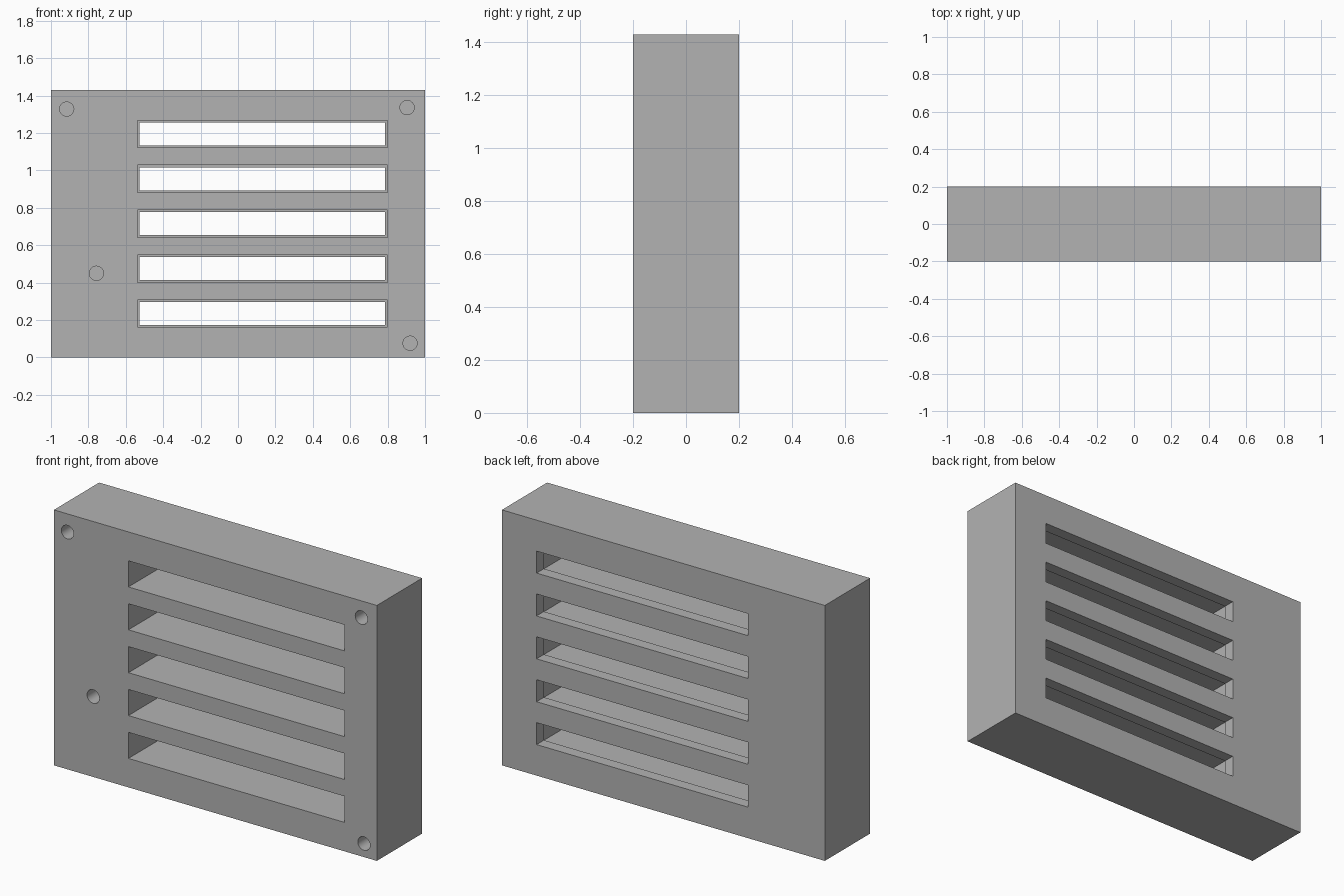
import bpy
import bmesh
import math
from mathutils import Matrix

if "Cube" in bpy.data.objects:
    bpy.data.objects.remove(bpy.data.objects["Cube"], do_unlink=True)

WIDTH, DEPTH, HEIGHT = 2.0, 0.4, 1.43
FRONT, BACK = -DEPTH / 2, DEPTH / 2
LIP = 0.065          # thickness of the narrower rim at the back of each slot
HOLE_DEPTH = 0.3
OVER = 0.05          # how far cutters overshoot the surface

grey = bpy.data.materials.new("plain grey")
grey.use_nodes = True
colour = (0.45, 0.45, 0.45, 1.0)
grey.diffuse_color = colour
grey.node_tree.nodes["Principled BSDF"].inputs["Base Color"].default_value = colour


def add_box(bm, x, z, width, height, y0, y1):
    """Box centred on x, z and running from y0 to y1."""
    bmesh.ops.create_cube(bm, size=1, matrix=Matrix.Translation((x, (y0 + y1) / 2, z))
                          @ Matrix.Diagonal((width, y1 - y0, height, 1)))


def add_rod(bm, x, z, radius, y0, y1):
    """Round rod along y."""
    bmesh.ops.create_cone(bm, cap_ends=True, segments=32, radius1=radius, radius2=radius,
                          depth=y1 - y0, matrix=Matrix.Translation((x, (y0 + y1) / 2, z))
                          @ Matrix.Rotation(math.pi / 2, 4, "X"))


def make_object(name, bm):
    mesh = bpy.data.meshes.new(name)
    bm.to_mesh(mesh)
    bm.free()
    mesh.materials.append(grey)
    obj = bpy.data.objects.new(name, mesh)
    bpy.context.collection.objects.link(obj)
    return obj


# Solid block
bm = bmesh.new()
add_box(bm, 0, HEIGHT / 2, WIDTH, HEIGHT, FRONT, BACK)
block = make_object("slotted_block", bm)

# Five wide pockets from the front, each with a slightly smaller opening at the back
pockets, openings, holes = bmesh.new(), bmesh.new(), bmesh.new()
for i in range(5):
    z = 0.235 + 0.24 * i
    add_box(pockets, 0.13, z, 1.337, 0.146, FRONT - OVER, BACK - LIP)
    add_box(openings, 0.13, z, 1.311, 0.123, FRONT - OVER, BACK + OVER)

# Blind screw holes in the front
for x, z in ((-0.916, 1.328), (0.904, 1.336), (0.92, 0.076), (-0.757, 0.45)):
    add_rod(holes, x, z, 0.038, FRONT - OVER, FRONT + HOLE_DEPTH)

# Cut everything out of the block
bpy.context.view_layer.objects.active = block
block.select_set(True)
for name, bm in (("pocket_cutter", pockets), ("opening_cutter", openings), ("hole_cutter", holes)):
    cutter = make_object(name, bm)
    cutter.hide_render = True
    cut = block.modifiers.new(name, "BOOLEAN")
    cut.operation = "DIFFERENCE"
    cut.solver = "EXACT"
    cut.object = cutter
    bpy.ops.object.modifier_apply(modifier=cut.name)
    bpy.data.objects.remove(cutter, do_unlink=True)

# Round hole walls, crisp edges elsewhere
bpy.ops.object.shade_smooth_by_angle(angle=math.radians(30))
